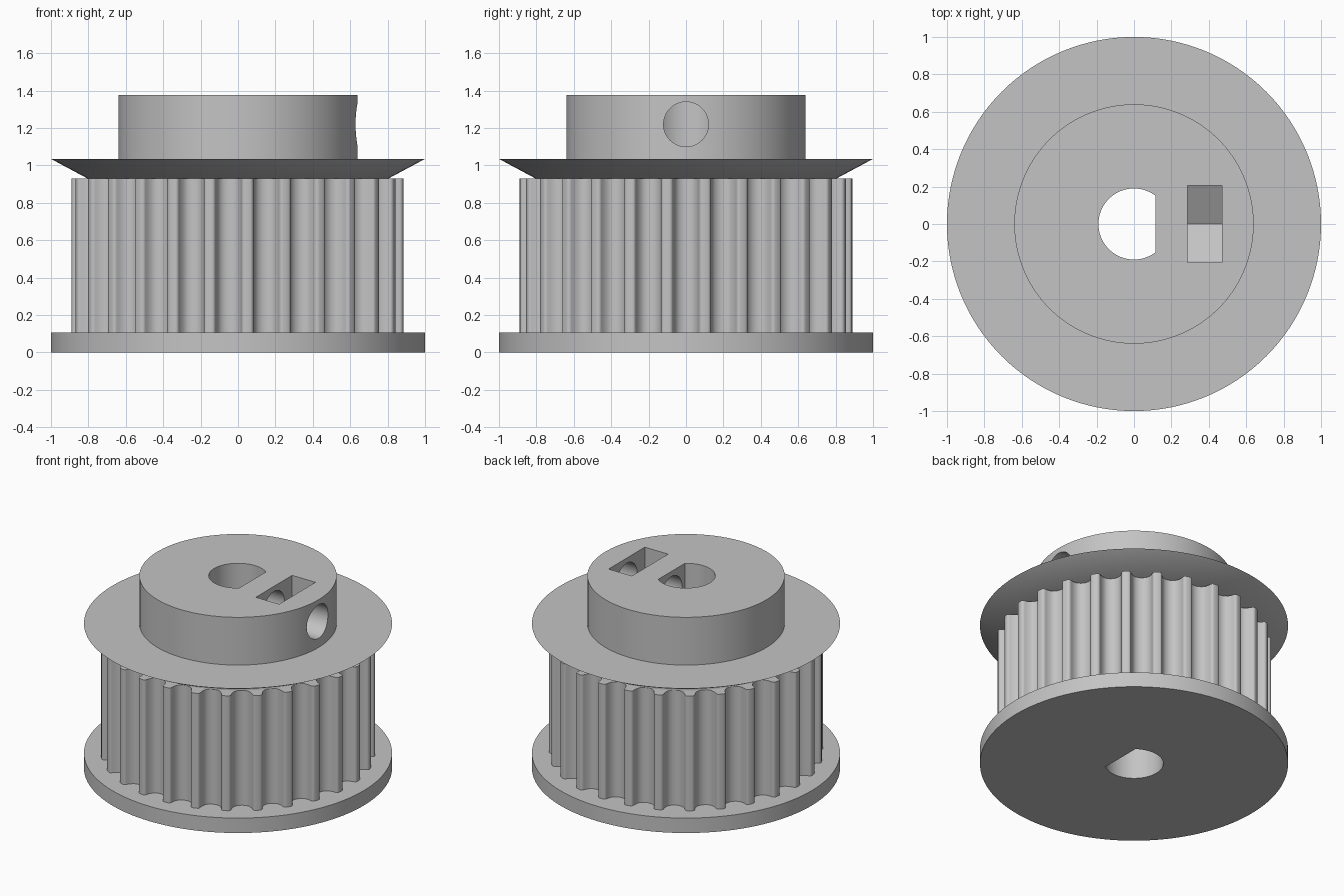
import bpy, bmesh, math
from mathutils import Matrix

if "Cube" in bpy.data.objects:
    bpy.data.objects.remove(bpy.data.objects["Cube"], do_unlink=True)

grey = bpy.data.materials.new("plain grey")
grey.use_nodes = True
grey.diffuse_color = (0.55, 0.55, 0.55, 1)
grey.node_tree.nodes["Principled BSDF"].inputs["Base Color"].default_value = (0.55, 0.55, 0.55, 1)

# Maps a prism drawn in (y, z) and extruded upwards onto the x axis
ALONG_X = Matrix(((0, 0, 1, 0), (1, 0, 0, 0), (0, 1, 0, 0), (0, 0, 0, 1)))


def ring(radius, count=128, start=0.0, sweep=2 * math.pi, closed=True):
    steps = count if closed else count - 1
    return [(radius * math.cos(start + sweep * i / steps),
             radius * math.sin(start + sweep * i / steps)) for i in range(count)]


def prism(name, outline, low, high, top_outline=None, matrix=None):
    """Join a lower outline to an upper one and cap both ends."""
    bm = bmesh.new()
    bottom = [bm.verts.new((x, y, low)) for x, y in outline]
    top = [bm.verts.new((x, y, high)) for x, y in (top_outline or outline)]
    n = len(bottom)
    for i in range(n):
        j = (i + 1) % n
        bm.faces.new((bottom[i], bottom[j], top[j], top[i]))
    bm.faces.new(bottom[::-1])
    bm.faces.new(top)
    if matrix:
        bm.transform(matrix)
    bmesh.ops.recalc_face_normals(bm, faces=bm.faces)
    mesh = bpy.data.meshes.new(name)
    bm.to_mesh(mesh)
    bm.free()
    obj = bpy.data.objects.new(name, mesh)
    bpy.context.collection.objects.link(obj)
    return obj


def finish(obj, cutters):
    """Cut the holes, bake the result and shade it."""
    obj.data.materials.append(grey)
    for cutter in cutters:
        mod = obj.modifiers.new(cutter.name, 'BOOLEAN')
        mod.operation, mod.solver, mod.object = 'DIFFERENCE', 'EXACT', cutter
    bpy.context.view_layer.update()
    baked = bpy.data.meshes.new_from_object(
        obj.evaluated_get(bpy.context.evaluated_depsgraph_get()))
    obj.modifiers.clear()
    obj.data = baked
    bpy.ops.object.select_all(action='DESELECT')
    obj.select_set(True)
    bpy.context.view_layer.objects.active = obj
    bpy.ops.object.shade_smooth_by_angle(angle=math.radians(30))


# Toothed outline: rounded grooves repeated around the rim
TEETH, RIM = 27, 0.89
half_groove = [(0.0893, 0), (0.0823, 0.0012), (0.0764, 0.0044), (0.0721, 0.0093),
               (0.0698, 0.0155), (0.0668, 0.029), (0.0618, 0.042), (0.0552, 0.0544),
               (0.0468, 0.0659), (0.0363, 0.0734), (0.0248, 0.0788), (0.0126, 0.082)]
groove = ([(-w, d) for w, d in half_groove] + [(0, 0.083)]
          + [(w, d) for w, d in reversed(half_groove)])
mouth = math.sqrt(RIM ** 2 - half_groove[0][0] ** 2)
teeth_outline = []
for k in range(TEETH):
    a = 2 * math.pi * k / TEETH
    c, s = math.cos(a), math.sin(a)
    teeth_outline += [((mouth - d) * c - w * s, (mouth - d) * s + w * c) for w, d in groove]

# Hole cutters: flatted shaft bore, nut slot with pointed floor, set screw hole
BORE, FLAT, SCREW_Z = 0.19, 0.115, 1.22
edge = math.acos(FLAT / BORE)
bore = prism("bore_cutter", ring(BORE, 64, edge, 2 * (math.pi - edge), False), -0.2, 1.6)
nut = prism("nut_slot_cutter",
            [(-0.205, 1.6), (-0.205, 1.102), (0, 0.983), (0.205, 1.102), (0.205, 1.6)],
            0.285, 0.47, matrix=ALONG_X)
screw = prism("screw_hole_cutter", [(y, z + SCREW_Z) for y, z in ring(0.12, 48)],
              0.02, 0.9, matrix=ALONG_X)

# Pulley parts from bottom to top
FLANGE, BELT, RETAINER, TOP = 0.107, 0.93, 1.035, 1.377
finish(prism("base_flange", ring(1), 0, FLANGE), [bore])
finish(prism("toothed_drum", teeth_outline, FLANGE, BELT), [bore])
finish(prism("upper_flange", ring(0.804), BELT, RETAINER, ring(1)), [bore, nut])
finish(prism("hub", ring(0.64), RETAINER, TOP), [bore, nut, screw])

for cutter in (bore, nut, screw):
    cutter.hide_render = True
    cutter.hide_set(True)
